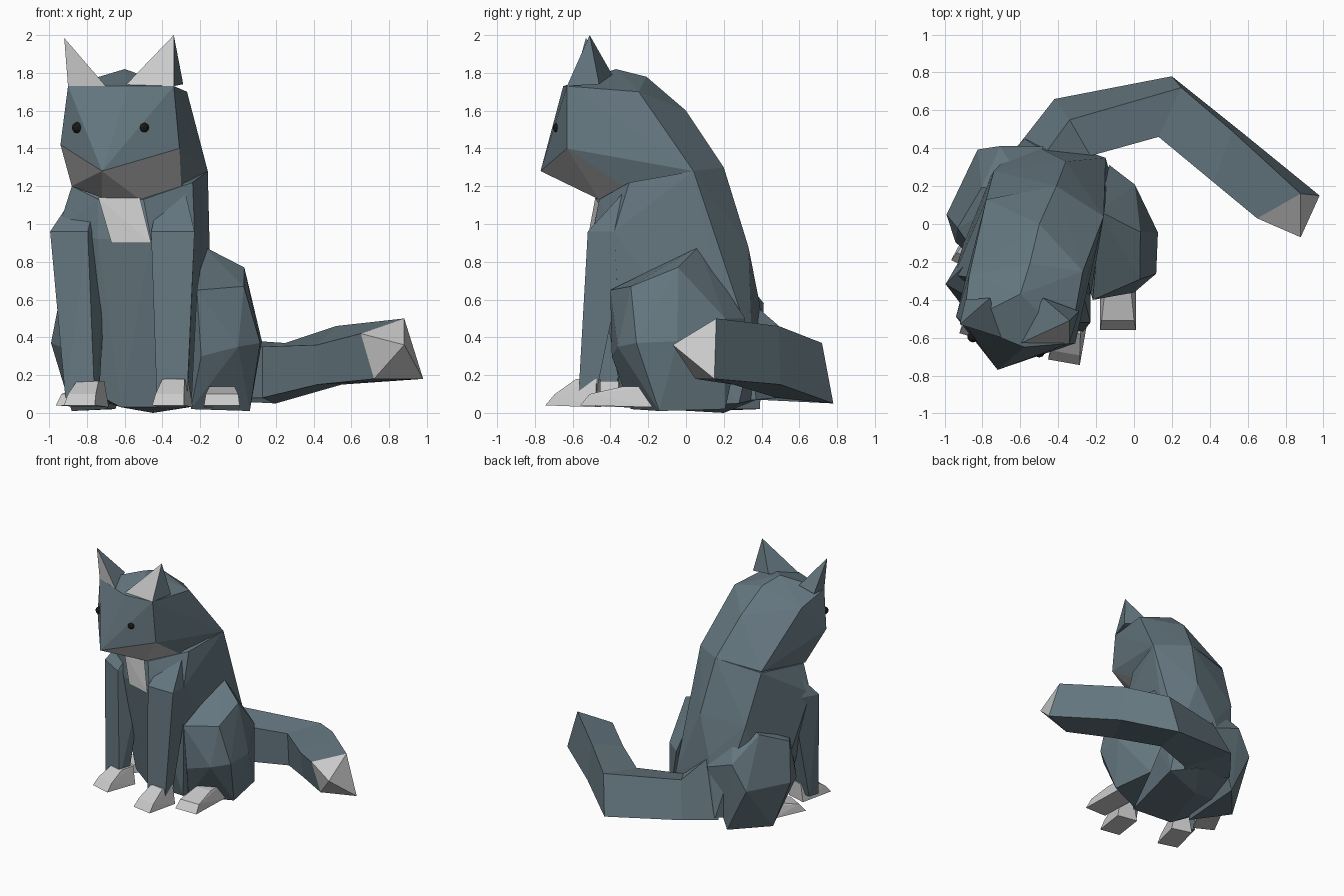
import bpy, bmesh, math
from mathutils import Vector, Matrix


def material(name, rgb):
    m = bpy.data.materials.new(name)
    m.diffuse_color = (*rgb, 1)
    return m


SLATE = material("slate fur", (0.13, 0.185, 0.215))
PALE = material("pale fur", (0.64, 0.64, 0.64))
BLACK = material("black", (0.01, 0.01, 0.01))


def place(x, y, yaw):
    return Matrix.Translation((x, y, 0)) @ Matrix.Rotation(math.radians(yaw), 4, 'Z')


# body frame: the sitting body is turned slightly toward -x
BODY = place(-0.405, 0.005, -15.7)


def finish(name, bm, mats):
    bmesh.ops.recalc_face_normals(bm, faces=bm.faces[:])
    me = bpy.data.meshes.new(name)
    bm.to_mesh(me)
    bm.free()
    for m in mats:
        me.materials.append(m)
    ob = bpy.data.objects.new(name, me)
    bpy.context.collection.objects.link(ob)
    return ob


def hull(name, points, mat=SLATE, frame=Matrix(), pale=None):
    """Faceted convex solid; faces passing the pale test get pale fur."""
    bm = bmesh.new()
    for p in points:
        bm.verts.new(frame @ Vector(p))
    res = bmesh.ops.convex_hull(bm, input=bm.verts[:])
    junk = [g for g in res["geom_interior"] if isinstance(g, bmesh.types.BMVert)]
    bmesh.ops.delete(bm, geom=junk, context='VERTS')
    bmesh.ops.recalc_face_normals(bm, faces=bm.faces[:])
    if pale:
        for f in bm.faces:
            f.normal_update()
            f.material_index = int(pale(f.normal, f.calc_center_median()))
    return finish(name, bm, [mat, PALE])


def loft(name, rings, tip):
    """Skin between rings of equal size, ending in a pale pointed tip."""
    bm = bmesh.new()
    vs = [[bm.verts.new(p) for p in r] for r in rings]
    n = len(vs[0])
    for a, b in zip(vs, vs[1:]):
        for i in range(n):
            bm.faces.new((a[i], a[(i + 1) % n], b[(i + 1) % n], b[i]))
    bm.faces.new(vs[0])
    end = bm.verts.new(tip)
    for i in range(n):
        bm.faces.new((vs[-1][i], vs[-1][(i + 1) % n], end)).material_index = 1
    return finish(name, bm, [SLATE, PALE])


# head and neck, with pale jaw
hull("head", [
    (-0.9, -0.52, 1.73), (-0.58, -0.65, 1.73), (-0.34, -0.63, 1.73),
    (-0.94, -0.49, 1.42), (-0.31, -0.63, 1.4), (-0.72, -0.77, 1.28),
    (-0.72, -0.44, 1.14), (-0.52, -0.46, 1.13), (-0.88, -0.3, 1.2), (-0.3, -0.32, 1.19),
    (-0.6, -0.37, 1.82), (-0.55, -0.21, 1.78), (-0.27, -0.25, 1.7), (-0.87, -0.27, 1.66),
    (-0.5, 0.0, 1.6), (-0.16, 0.04, 1.28), (-0.41, 0.2, 1.3), (-0.78, 0.13, 1.26)],
    pale=lambda n, c: n.z < -0.3 and c.y < -0.45)

# ears with pale fronts
ears = {
    "right": [(-0.34, -0.63, 1.73), (-0.6, -0.63, 1.73), (-0.29, -0.46, 1.74),
              (-0.48, -0.39, 1.79), (-0.34, -0.51, 2.0)],
    "left": [(-0.9, -0.52, 1.73), (-0.7, -0.6, 1.73), (-0.89, -0.4, 1.73),
             (-0.76, -0.39, 1.77), (-0.92, -0.53, 1.985)]}
for side, pts in ears.items():
    hull(side + "_ear", pts, pale=lambda n, c: n.y < -0.3 and n.z > -0.2)

# eyes
for side, pos in (("right", (-0.5, -0.675, 1.51)), ("left", (-0.85, -0.595, 1.51))):
    bm = bmesh.new()
    bmesh.ops.create_icosphere(bm, subdivisions=2, radius=0.03, matrix=Matrix.Translation(pos))
    finish(side + "_eye", bm, [BLACK])

# torso: shoulders, mid back, rump
hull("torso", [
    (-0.16, 0.04, 1.28), (-0.41, 0.2, 1.3), (-0.78, 0.13, 1.25), (-0.88, -0.28, 1.2),
    (-0.24, -0.3, 1.22), (-0.74, -0.41, 1.13), (-0.5, -0.46, 1.13),
    (-0.17, 0.06, 0.91), (-0.36, 0.33, 0.88), (-0.74, 0.28, 0.85), (-0.95, -0.27, 0.98),
    (-0.74, -0.42, 0.92), (-0.46, -0.5, 0.92), (-0.23, -0.38, 0.96),
    (-0.48, 0.39, 0.58), (-0.15, 0.35, 0.35), (-0.58, 0.45, 0.12), (-0.3, 0.4, 0.08),
    (-0.13, 0.28, 0.05), (-0.45, 0.2, 0.0), (-0.62, -0.3, 0.03), (-0.27, -0.33, 0.03),
    (-0.84, 0.1, 0.1), (-0.75, -0.26, 0.1)])

# pale bib
hull("bib", [(-0.74, -0.43, 1.14), (-0.52, -0.48, 1.14), (-0.46, -0.525, 0.9),
             (-0.67, -0.465, 0.9), (-0.58, -0.4, 1.0)], PALE)

# haunches mirrored in the body frame; the left one reaches further back
haunch = [(0.435, 0.073, 0.77), (0.5, -0.168, 0.67), (0.29, -0.34, 0.65), (0.2, 0.12, 0.88),
          (0.525, 0.096, 0.38), (0.575, -0.116, 0.37), (0.34, 0.306, 0.5), (0.49, -0.243, 0.35),
          (0.31, -0.326, 0.3), (0.49, -0.015, 0.01), (0.23, -0.244, 0.02), (0.34, 0.306, 0.02),
          (0.18, 0.37, 0.5)]
back = [(0.51, 0.26, 0.38), (0.4, 0.31, 0.58)]
for side, s, extra in (("right", 1, []), ("left", -1, back)):
    hull(side + "_haunch", [(s * a, b, z) for a, b, z in haunch + extra], frame=BODY)

# front legs: tapered columns whose tops slope into the chest
for side, top, low, yaw in (("right", (-0.345, -0.41), (-0.35, -0.525), 0),
                            ("left", (-0.84, -0.28), (-0.825, -0.4), -30)):
    pts = []
    for (x, y), w, d, z, turn in ((top, 0.115, 0.11, 0.96, yaw), (low, 0.08, 0.045, 0.08, yaw / 2)):
        m = place(x, y, turn)
        pts += [m @ Vector((sx * w, sy * d, z)) for sx in (-1, 1) for sy in (-1, 1)]
    pts += [place(*top, yaw) @ Vector((sx * 0.06, 0.1, 1.19)) for sx in (-1, 1)]
    hull(side + "_front_leg", pts)


# pale wedge feet: local -y is the toe direction, origin at the toe
def foot(name, x, y, yaw, length, width, height):
    w = width / 2
    pts = []
    for s in (-1, 1):
        pts += [(s * w, 0, 0.04), (s * w * 0.9, 0.05, 0.1), (s * w * 0.7, length * 0.6, height),
                (s * w, length, 0.03), (s * w * 0.7, length, height)]
    hull(name, pts, PALE, place(x, y, yaw))


foot("right_front_foot", -0.37, -0.73, -10, 0.27, 0.17, 0.18)
foot("left_front_foot", -0.84, -0.6, -16, 0.27, 0.17, 0.17)
foot("right_hind_foot", -0.085, -0.56, 0, 0.38, 0.19, 0.14)
foot("left_hind_foot", -0.89, -0.23, -28, 0.3, 0.17, 0.13)

# tail: rings are outer bottom, outer top, inner top, inner bottom
loft("tail", [
    [(-0.6, 0.43, 0.1), (-0.5, 0.33, 0.6), (-0.28, 0.22, 0.55), (-0.3, 0.22, 0.05)],
    [(-0.42, 0.66, 0.14), (-0.34, 0.55, 0.41), (-0.23, 0.36, 0.36), (-0.2, 0.37, 0.07)],
    [(0.2, 0.78, 0.05), (0.25, 0.72, 0.37), (0.13, 0.46, 0.35), (0.13, 0.48, 0.08)],
    [(0.55, 0.5, 0.15), (0.52, 0.49, 0.46), (0.42, 0.22, 0.36), (0.42, 0.25, 0.15)],
    [(0.98, 0.15, 0.18), (0.88, 0.16, 0.5), (0.65, 0.03, 0.42), (0.72, 0.05, 0.18)]],
    (0.88, -0.07, 0.36))
